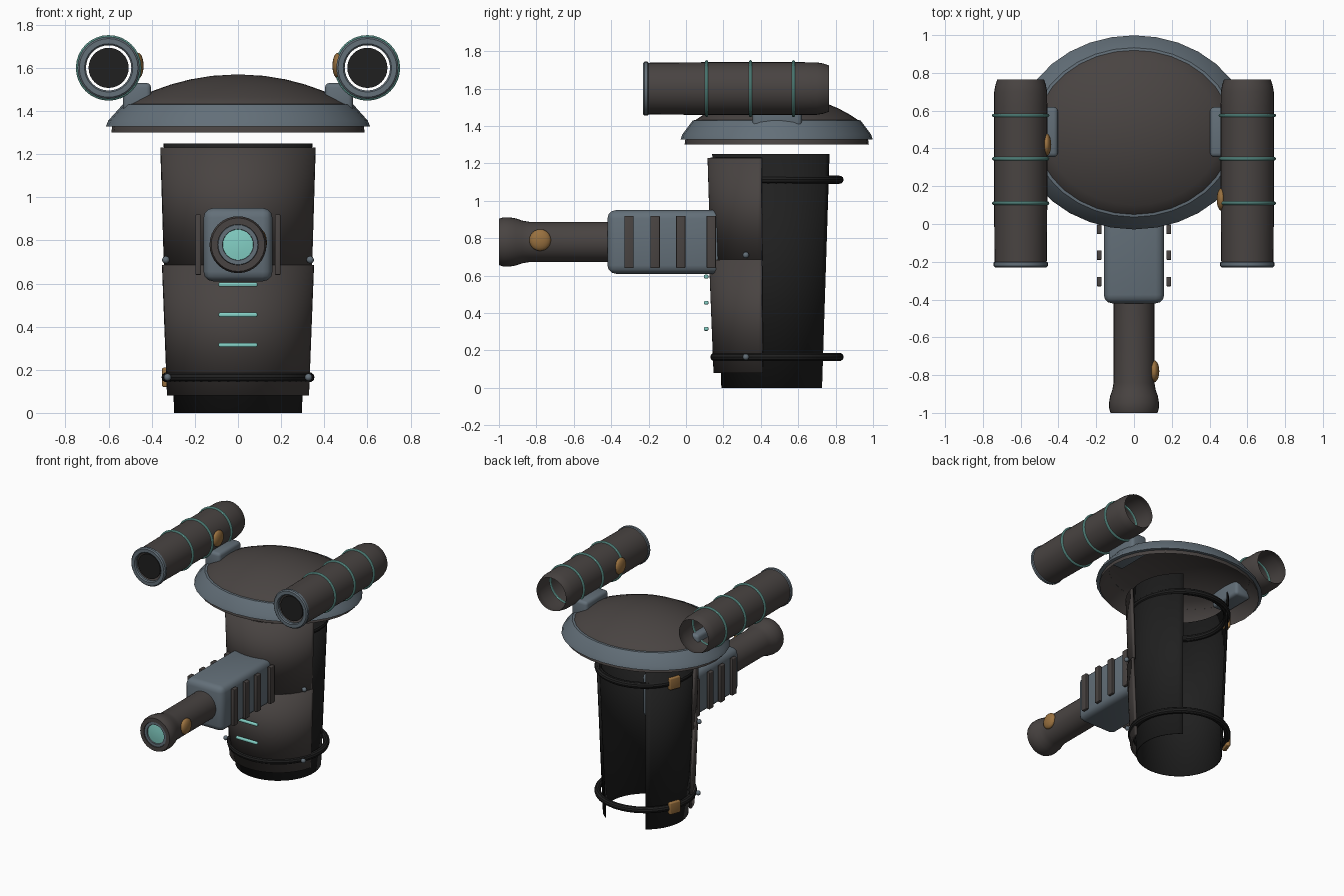
import bpy, bmesh, math
from mathutils import Vector

if "Cube" in bpy.data.objects:
    bpy.data.objects.remove(bpy.data.objects["Cube"])

CY = 0.485  # body axis


def mat(name, r, g, b):
    m = bpy.data.materials.new(name)
    m.diffuse_color = (r, g, b, 1)
    m.use_nodes = True
    m.node_tree.nodes["Principled BSDF"].inputs["Base Color"].default_value = m.diffuse_color
    return m


BROWN = mat("dark brown", 0.066, 0.057, 0.054)
GRAY = mat("blue gray", 0.125, 0.16, 0.19)
BLACK = mat("soft black", 0.014, 0.014, 0.014)
TEAL = mat("teal glow", 0.23, 0.63, 0.56)
AMBER = mat("amber", 0.32, 0.165, 0.05)


def finish(name, bm, material, smooth=True, angle=35):
    bmesh.ops.recalc_face_normals(bm, faces=bm.faces[:])
    me = bpy.data.meshes.new(name)
    bm.to_mesh(me)
    bm.free()
    me.materials.append(material)
    ob = bpy.data.objects.new(name, me)
    bpy.context.collection.objects.link(ob)
    if smooth:
        bpy.ops.object.select_all(action='DESELECT')
        ob.select_set(True)
        bpy.context.view_layer.objects.active = ob
        bpy.ops.object.shade_smooth_by_angle(angle=math.radians(angle))
    return ob


def lathe(name, profile, material, at, axis='z', segs=48, arc=None, sy=1.0, solid=0):
    """Revolve (radius, height) points; arc = (start, end) in degrees for a part turn."""
    bm = bmesh.new()
    a0, a1 = arc or (0, 360)
    n = segs + 1 if arc else segs
    rows = []
    for r, h in profile:
        row = []
        for i in range(1 if r == 0 else n):
            a = math.radians(a0 + (a1 - a0) * i / segs)
            c, s = r * math.cos(a), r * math.sin(a) * sy
            p = (c, s, h) if axis == 'z' else (c, h, s)
            row.append(bm.verts.new(Vector(p) + Vector(at)))
        rows.append(row)
    for A, B in zip(rows, rows[1:]):
        for i in range(segs):
            j = (i + 1) % n
            q = [A[i % len(A)], A[j % len(A)], B[j % len(B)], B[i % len(B)]]
            bm.faces.new(list(dict.fromkeys(q)))
    ob = finish(name, bm, material)
    if solid:
        m = ob.modifiers.new("thickness", 'SOLIDIFY')
        m.thickness = solid
        m.offset = 0
    return ob


def ring(name, R, r, material, at, axis='z', segs=48):
    k = 10
    prof = [(R + r * math.cos(2 * math.pi * i / k), r * math.sin(2 * math.pi * i / k))
            for i in range(k + 1)]
    return lathe(name, prof, material, at, axis, segs)


def box(name, size, at, material, bevel=0, rot=0):
    bm = bmesh.new()
    bmesh.ops.create_cube(bm, size=1)
    bmesh.ops.scale(bm, vec=size, verts=bm.verts)
    if bevel:
        bmesh.ops.bevel(bm, geom=bm.edges[:], offset=bevel, segments=3,
                        profile=0.5, affect='EDGES')
    ob = finish(name, bm, material)
    ob.location = at
    ob.rotation_euler.z = rot
    return ob


def ball(name, radii, at, material):
    bm = bmesh.new()
    bmesh.ops.create_uvsphere(bm, u_segments=20, v_segments=12, radius=1)
    bmesh.ops.scale(bm, vec=radii, verts=bm.verts)
    ob = finish(name, bm, material, angle=60)
    ob.location = at
    return ob


# Inner sleeve, open at the back
lathe("inner_sleeve", [(0.293, 0), (0.342, 1.25)], BLACK, (0, CY, 0),
      arc=(-235, 55), solid=0.006)

# Two overlapping front plates
lathe("upper_front_plate", [(0.345, 0.68), (0.362, 1.23)], BROWN, (0, CY, 0),
      arc=(-167, -13), solid=0.016)
lathe("lower_front_plate", [(0.33, 0.08), (0.354, 0.685)], BROWN, (0, CY, 0),
      arc=(-167, -13), solid=0.016)

# Straps with buckles
for label, z in (("lower", 0.165), ("upper", 1.113)):
    ring(label + "_strap", 0.328 if z > 1 else 0.332, 0.023, BLACK, (0, CY, z))
    ring(label + "_strap_back", 0.328, 0.022, BLACK, (0, CY + 0.008, z))
    box(label + "_buckle", (0.03, 0.09, 0.09), (-0.325, CY + 0.12, z), AMBER, 0.008,
        math.radians(-20))

# Studs on the plate edges
for sx in (-1, 1):
    for z, x in ((0.165, 0.327), (0.71, 0.335)):
        ball("stud", (0.017, 0.017, 0.017), (sx * x, 0.32, z), GRAY)

# Glowing stripes on the lower plate
for z in (0.315, 0.455, 0.595):
    ob = box("glow_stripe", (0.18, 0.024, 0.02), (0, 0.108, z), TEAL, 0.007)

# Arm housing with side fins
box("arm_housing", (0.32, 0.74, 0.34), (0, -0.05, 0.78), GRAY, 0.045)
for sx in (-1, 1):
    for y in (-0.305, -0.165, -0.028, 0.135):
        box("housing_fin", (0.026, 0.05, 0.28), (sx * 0.184, y, 0.78), BROWN, 0.005)

# Barrel with flared muzzle, collar and lens
lathe("barrel", [(0.108, -0.38), (0.108, -0.84), (0.114, -0.875), (0.126, -0.91),
                 (0.132, -0.945), (0.132, -0.975), (0.124, -1.0), (0.094, -1.0), (0.094, -0.97)],
      BROWN, (0, 0, 0.78), 'y', 32)
lathe("muzzle_collar", [(0.095, -0.985), (0.092, -0.994), (0.072, -0.994), (0.07, -0.98)],
      GRAY, (0, 0, 0.78), 'y', 32)
lathe("muzzle_lens", [(0.072, -0.985), (0.04, -0.989), (0, -0.991)], TEAL, (0, 0, 0.78), 'y', 32)
ball("barrel_button", (0.027, 0.058, 0.058), (0.107, -0.78, 0.79), AMBER)

# Dome shell (open underneath) and its rim
R = 1.054
dome = [(0.588, 1.30), (0.582, 1.335), (0.522, 1.43)]
dome += [(r, 1.57 - R + math.sqrt(R * R - r * r)) for r in (0.46, 0.39, 0.31, 0.22, 0.12, 0)]
lathe("dome", dome, BROWN, (0, CY, 0), segs=32, sy=0.838)
lathe("dome_rim", [(0.584, 1.33), (0.613, 1.328), (0.602, 1.355), (0.535, 1.43), (0.518, 1.432)],
      GRAY, (0, CY, 0), segs=32, sy=0.838)

# Side pods: open tubes with lip, dark inner disc, rings, mount and button
for sx, side, by in ((-1, "left", 0.42), (1, "right", 0.13)):
    c = (sx * 0.6, 0, 1.6)
    lathe(side + "_pod", [(0.138, -0.205), (0.141, 0.1), (0.141, 0.62), (0.14, 0.7),
                          (0.134, 0.735), (0.124, 0.765)], BROWN, c, 'y', 32)
    lathe(side + "_pod_lip", [(0.138, -0.2), (0.144, -0.205), (0.144, -0.222), (0.136, -0.23),
                              (0.112, -0.23), (0.105, -0.222), (0.105, -0.205), (0.138, -0.2)],
          GRAY, c, 'y', 32)
    lathe(side + "_pod_disc", [(0, -0.212), (0.093, -0.212), (0.093, -0.2), (0, -0.2)],
          BLACK, c, 'y', 32)
    for y in (0.11, 0.345, 0.575):
        ring(side + "_pod_ring", 0.143, 0.009, TEAL, (c[0], y, c[2]), 'y', 32)
    box(side + "_pod_mount", (0.13, 0.265, 0.15), (sx * 0.468, 0.487, 1.455), GRAY, 0.022)
    ball(side + "_pod_button", (0.025, 0.06, 0.06), (sx * 0.463, by, 1.61), AMBER)
